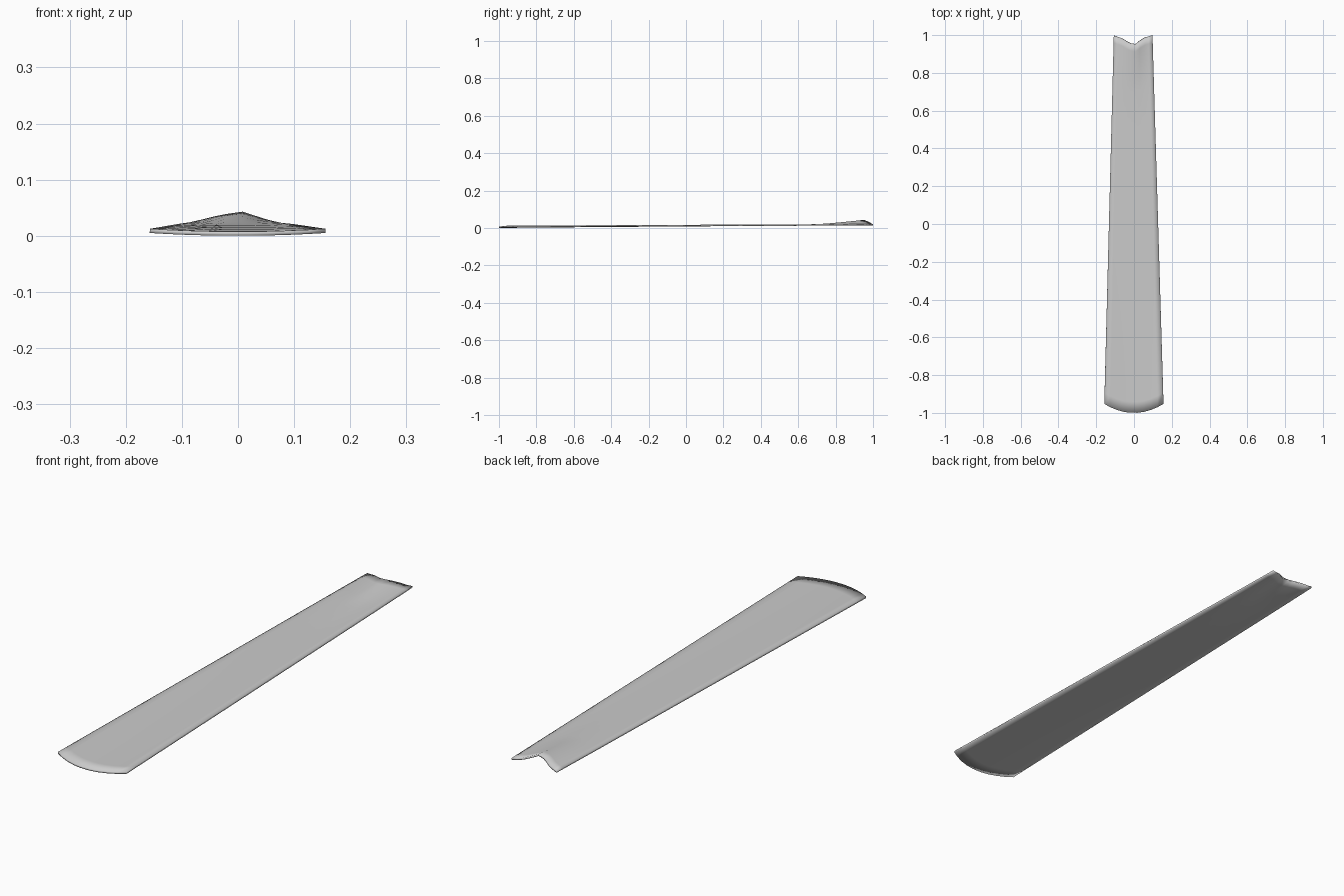
import bpy, bmesh

if "Cube" in bpy.data.objects:
    bpy.data.objects.remove(bpy.data.objects["Cube"])

# Column stations across the blade: (u, back-edge y, ridge height at the back edge)
COLUMNS = [(-1.0, 0.998, 0.0), (-0.8, 0.991, 0.003), (-0.58, 0.983, 0.008),
           (-0.35, 0.968, 0.014), (-0.15, 0.957, 0.018), (0.12, 0.952, 0.022),
           (0.33, 0.969, 0.015), (0.58, 0.986, 0.007), (0.8, 0.993, 0.002),
           (1.0, 1.0, 0.0)]
# Row stations along the blade, 0 = rounded front, 1 = notched back
ROWS = [0.0, 0.03, 0.25, 0.5, 0.75, 0.87, 0.91, 0.95, 0.98, 1.0]
THICKNESS = 0.0075


def blade_point(t, u, back_y, ridge):
    front_y = -1.0 + 0.048 * u * u
    y = front_y + (back_y - front_y) * t
    f = (y + 0.952) / 1.95
    left = -0.157 + 0.05 * f
    right = 0.156 - 0.058 * f
    x = left + (right - left) * (u + 1) / 2
    # gentle climb to the back, slightly lower middle at the front tip
    z = 0.0125 + 0.0085 * t - 0.005 * (1 - u * u) * (1 - t) ** 2
    ramp = max(0.0, (t - 0.87) / 0.13)
    return x, y, z + ridge * ramp ** 1.2


# Tapered blade sheet with a rounded tip and a raised notch
bm = bmesh.new()
grid = [[bm.verts.new(blade_point(t, *c)) for c in COLUMNS] for t in ROWS]
for a, b in zip(grid, grid[1:]):
    for i in range(len(COLUMNS) - 1):
        bm.faces.new((a[i], a[i + 1], b[i + 1], b[i]))
mesh = bpy.data.meshes.new("blade")
bm.to_mesh(mesh)
bm.free()
blade = bpy.data.objects.new("blade", mesh)
bpy.context.collection.objects.link(blade)

# Sheet thickness, added below the top face
solid = blade.modifiers.new("thickness", 'SOLIDIFY')
solid.thickness = THICKNESS
solid.offset = -1

bpy.context.view_layer.objects.active = blade
blade.select_set(True)
bpy.ops.object.shade_smooth_by_angle(angle=0.5)
